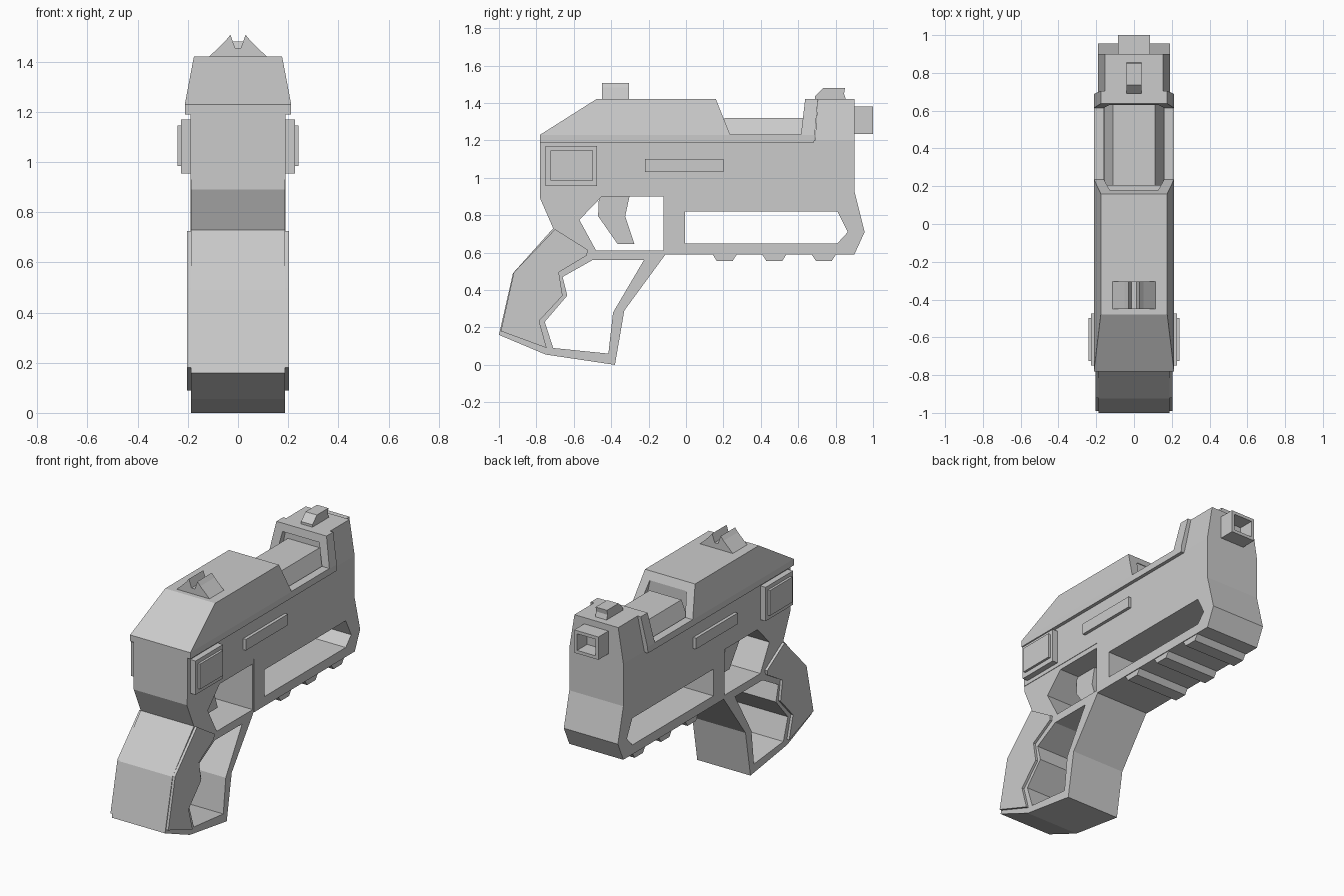
import bpy, bmesh
from math import radians
from mathutils import Matrix

if "Cube" in bpy.data.objects:
    bpy.data.objects.remove(bpy.data.objects["Cube"])


def prism(name, outline, lo, hi, holes=(), axis='X', taper=None):
    """Extrude a 2D outline with holes along X (points are y,z) or Y (points are x,z).
    taper = (z0, z1, scale): narrows x linearly from 1 at z0 to scale at z1."""
    cu = bpy.data.curves.new(name, 'CURVE')
    cu.dimensions = '2D'
    cu.fill_mode = 'BOTH'
    cu.extrude = (hi - lo) / 2
    for pts in (outline, *holes):
        sp = cu.splines.new('POLY')
        sp.points.add(len(pts) - 1)
        for p, (u, v) in zip(sp.points, pts):
            p.co = (u, v, 0, 1)
        sp.use_cyclic_u = True
    tmp = bpy.data.objects.new(name + "_curve", cu)
    bpy.context.collection.objects.link(tmp)
    dg = bpy.context.evaluated_depsgraph_get()
    me = bpy.data.meshes.new_from_object(tmp.evaluated_get(dg))
    bpy.data.objects.remove(tmp)
    mid = (lo + hi) / 2
    rot = Matrix.Rotation(radians(90), 4, 'X')
    if axis == 'X':
        rot = Matrix.Translation((mid, 0, 0)) @ Matrix.Rotation(radians(90), 4, 'Z') @ rot
    else:
        rot = Matrix.Translation((0, mid, 0)) @ rot
    me.transform(rot)
    bm = bmesh.new()
    bm.from_mesh(me)
    bmesh.ops.remove_doubles(bm, verts=bm.verts, dist=1e-4)
    if taper:
        z0, z1, s = taper
        bmesh.ops.bisect_plane(bm, geom=bm.verts[:] + bm.edges[:] + bm.faces[:],
                               plane_co=(0, 0, z0), plane_no=(0, 0, 1), dist=1e-4)
        for v in bm.verts:
            t = min(max((v.co.z - z0) / (z1 - z0), 0), 1)
            v.co.x *= 1 + (s - 1) * t
    bmesh.ops.recalc_face_normals(bm, faces=bm.faces)
    bm.to_mesh(me)
    bm.free()
    for p in me.polygons:
        p.use_smooth = False
    ob = bpy.data.objects.new(name, me)
    bpy.context.collection.objects.link(ob)
    return ob


def rect(u0, u1, v0, v1):
    return [(u0, v0), (u1, v0), (u1, v1), (u0, v1)]


# Frame body with nose and lower window
prism("frame_body",
      [(-.78, 1.2), (.69, 1.2), (.705, 1.42), (.90, 1.42), (.90, .93), (.955, .71),
       (.90, .59), (-.11, .59), (-.11, .93), (-.78, .93)],
      -.19, .19,
      holes=[[(-.005, .82), (.81, .82), (.865, .71), (.81, .65), (-.005, .65)]],
      taper=(1.2, 1.42, .81))

# Skeleton grip with trigger guard
prism("grip",
      [(-.78, .93), (-.11, .93), (-.11, .59), (-.33, .29), (-.38, 0), (-.75, .055),
       (-1, .16), (-.925, .49), (-.71, .73), (-.78, .89)],
      -.187, .187,
      holes=[[(-.12, .90), (-.45, .90), (-.57, .775), (-.48, .61), (-.12, .61)],
             [(-.225, .56), (-.50, .56), (-.66, .47), (-.635, .37), (-.755, .23),
              (-.71, .09), (-.415, .06), (-.39, .28)]])

# Slide with ejection cutout
slide = prism("slide",
              [(-.78, 1.19), (-.78, 1.23), (-.48, 1.42), (.16, 1.42), (.235, 1.232),
               (.615, 1.232), (.637, 1.42), (.705, 1.42), (.685, 1.19)],
              -.212, .212, taper=(1.23, 1.42, .83))
cutter = prism("slide_pocket_cutter", rect(.175, .665, 1.205, 1.37), -.165, .165,
               taper=(1.206, 1.37, .78))
cutter.hide_render = True
mod = slide.modifiers.new("pocket", 'BOOLEAN')
mod.operation = 'DIFFERENCE'
mod.solver = 'EXACT'
mod.object = cutter
bpy.context.view_layer.objects.active = slide
bpy.ops.object.modifier_apply(modifier=mod.name)
bpy.data.objects.remove(cutter)

# Barrel inside the slide and hollow square muzzle
prism("barrel", rect(.205, .66, 1.2, 1.32), -.155, .155, taper=(1.215, 1.32, .72))
prism("muzzle", rect(-.085, .085, 1.235, 1.38), .89, 1.0,
      holes=[rect(-.065, .065, 1.255, 1.36)], axis='Y')

# Sights
prism("rear_sight",
      [(-.12, 1.415), (-.05, 1.483), (-.03, 1.508), (-.012, 1.455), (.012, 1.455),
       (.03, 1.508), (.05, 1.483), (.12, 1.415)], -.45, -.305, axis='Y')
prism("front_sight", [(.69, 1.41), (.69, 1.435), (.735, 1.48), (.85, 1.48), (.845, 1.45),
                      (.857, 1.41)], -.04, .04)

# Trigger
prism("trigger", [(-.465, .91), (-.47, .795), (-.365, .645), (-.275, .645), (-.325, .795),
                  (-.30, .91)], -.05, .05)

# Details repeated on both sides
grip_panel = [(-.70, .725), (-.525, .615), (-.53, .585), (-.68, .495), (-.66, .37),
              (-.785, .235), (-.745, .09), (-.99, .18), (-.92, .495)]
for side, s in (("right", 1), ("left", -1)):
    for name, pts, x in (("grip_panel", grip_panel, .203),
                         ("side_plate", rect(-.75, -.475, .955, 1.17), .227),
                         ("side_plate_inset", rect(-.725, -.497, .985, 1.145), .242),
                         ("side_bar", rect(-.22, .20, 1.03, 1.10), .21)):
        a, b = sorted((s * .17, s * x))
        prism(f"{name}_{side}", pts, a, b)

# Accessory rail lugs
for i in range(3):
    y = .207 + .265 * i
    prism(f"rail_lug_{i + 1}", [(y - .068, .595), (y + .068, .595), (y + .042, .555),
                                (y - .042, .555)], -.185, .185)
